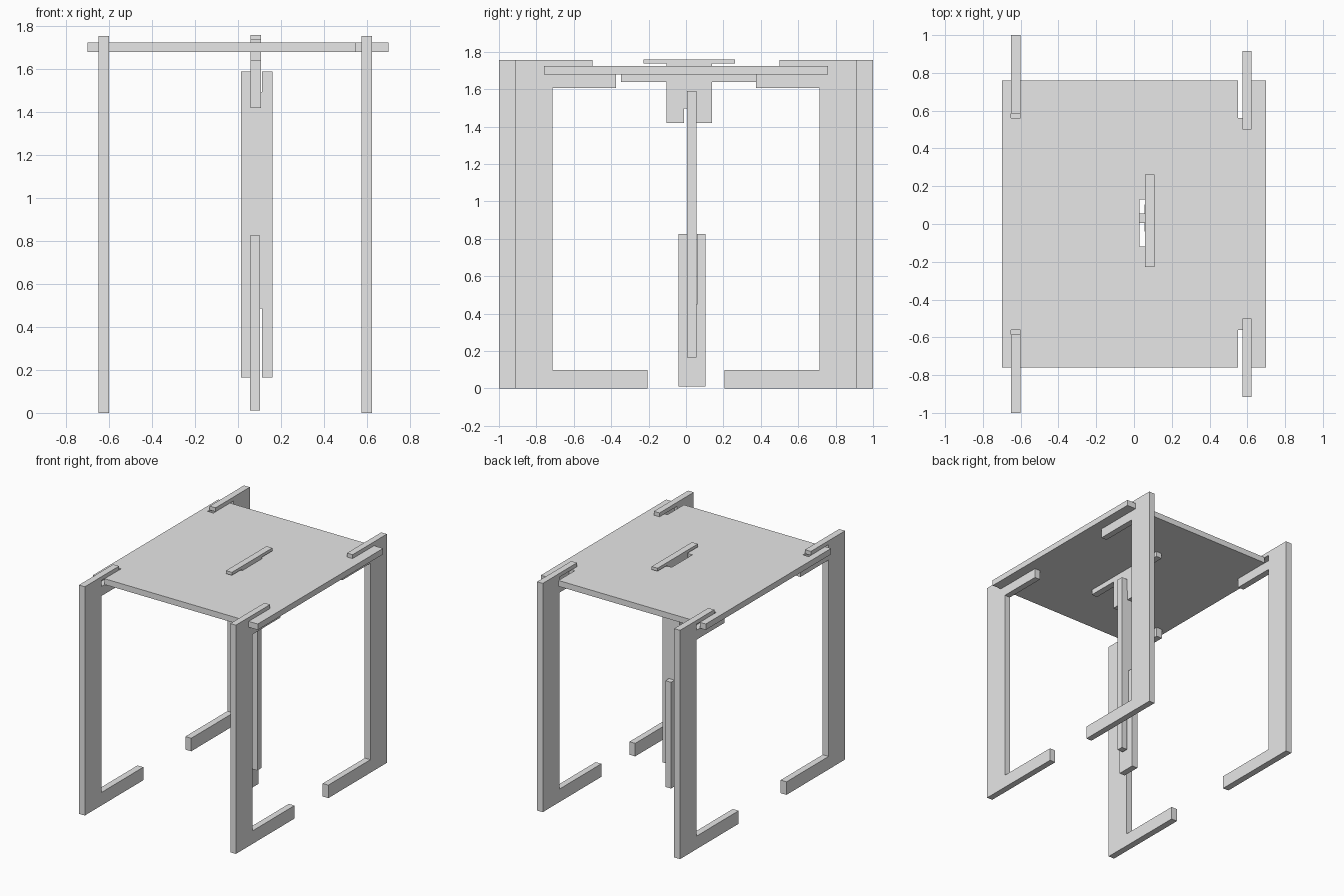
import bpy
import bmesh
from mathutils import Vector

cube = bpy.data.objects.get("Cube")
if cube:
    bpy.data.objects.remove(cube, do_unlink=True)

grey = bpy.data.materials.new("plain_grey")
grey.use_nodes = True
grey.diffuse_color = (0.8, 0.8, 0.8, 1)
grey.node_tree.nodes["Principled BSDF"].inputs["Base Color"].default_value = (0.8, 0.8, 0.8, 1)


def rect(a0, a1, b0, b1):
    return [(a0, b0), (a1, b0), (a1, b1), (a0, b1)]


def panel(name, loops, axis, lo, hi):
    """Flat board: outline plus optional holes, extruded along an axis."""
    place = {"x": lambda a, b: (lo, a, b),
             "y": lambda a, b: (a, lo, b),
             "z": lambda a, b: (a, b, lo)}[axis]
    bm = bmesh.new()
    edges = []
    for loop in loops:
        verts = [bm.verts.new(place(a, b)) for a, b in loop]
        edges += [bm.edges.new((v, verts[i - 1])) for i, v in enumerate(verts)]
    bmesh.ops.triangle_fill(bm, edges=edges, use_beauty=True)
    ext = bmesh.ops.extrude_face_region(bm, geom=bm.faces[:], use_keep_orig=True)
    moved = [g for g in ext["geom"] if isinstance(g, bmesh.types.BMVert)]
    shift = Vector([hi - lo if c == axis else 0 for c in "xyz"])
    bmesh.ops.translate(bm, verts=moved, vec=shift)
    bmesh.ops.recalc_face_normals(bm, faces=bm.faces[:])
    mesh = bpy.data.meshes.new(name)
    bm.to_mesh(mesh)
    bm.free()
    mesh.materials.append(grey)
    obj = bpy.data.objects.new(name, mesh)
    bpy.context.collection.objects.link(obj)
    return obj


# Tabletop with open slots at the corners and one slot in the middle
W, D, S = 0.70, 0.76, 0.56
TOP_LO, TOP_HI = 1.68, 1.725
slots = [(-0.65, -0.60), (0.55, 0.60)]
front_edge = [(-W, -D)]
for a, b in slots:
    front_edge += [(a, -D), (a, -S), (b, -S), (b, -D)]
front_edge.append((W, -D))
back_edge = [(x, -y) for x, y in reversed(front_edge)]
panel("tabletop", [front_edge + back_edge, rect(0.03, 0.08, -0.12, 0.13)],
      "z", TOP_LO, TOP_HI)

# Four bracket legs: foot, post, and two arms gripping the tabletop
for side, x0, x1, outer in (("right", -0.65, -0.60, 1.0), ("left", 0.575, 0.623, 0.915)):
    for end, s in (("front", -1), ("back", 1)):
        inner = outer - 0.2
        foot, upper, lower = outer - 0.71, outer - 0.415, outer - 0.54
        outline = [(outer, 0), (foot, 0), (foot, 0.1), (inner, 0.1),
                   (inner, 1.607), (lower, 1.607), (lower, TOP_LO), (inner, TOP_LO),
                   (inner, TOP_HI), (upper, TOP_HI), (upper, 1.755), (outer, 1.755)]
        panel(f"{end}_{side}_leg", [[(s * y, z) for y, z in outline]], "x", x0, x1)

# Hanger through the middle slot, notched at the bottom
MID = 0.017
half = [(0.122, 1.42), (0.122, 1.64), (0.365, 1.64), (0.365, TOP_LO),
        (0.122, TOP_LO), (0.122, 1.737), (0.245, 1.737), (0.245, 1.76)]
hanger = [(MID + y, z) for y, z in half] + [(MID - y, z) for y, z in reversed(half)]
hanger += [(-0.01, 1.42), (-0.01, 1.497), (0.04, 1.497), (0.04, 1.42)]
panel("centre_hanger", [hanger], "x", 0.058, 0.108)

# Long upright board, notched at both ends
low, high, n0, n1 = 0.165, 1.59, 0.062, 0.112
panel("centre_upright", [[(0.015, low), (n0, low), (n0, 0.485), (n1, 0.485), (n1, low),
                          (0.16, low), (0.16, high), (n1, high), (n1, 1.495),
                          (n0, 1.495), (n0, high), (0.015, high)]],
      "y", 0.005, 0.055)

# Lower drop piece, notched at the top
tip = 0.825
panel("centre_drop", [[(-0.04, 0.01), (0.103, 0.01), (0.103, tip), (0.06, tip),
                       (0.06, 0.45), (0.01, 0.45), (0.01, tip), (-0.04, tip)]],
      "x", 0.055, 0.103)
